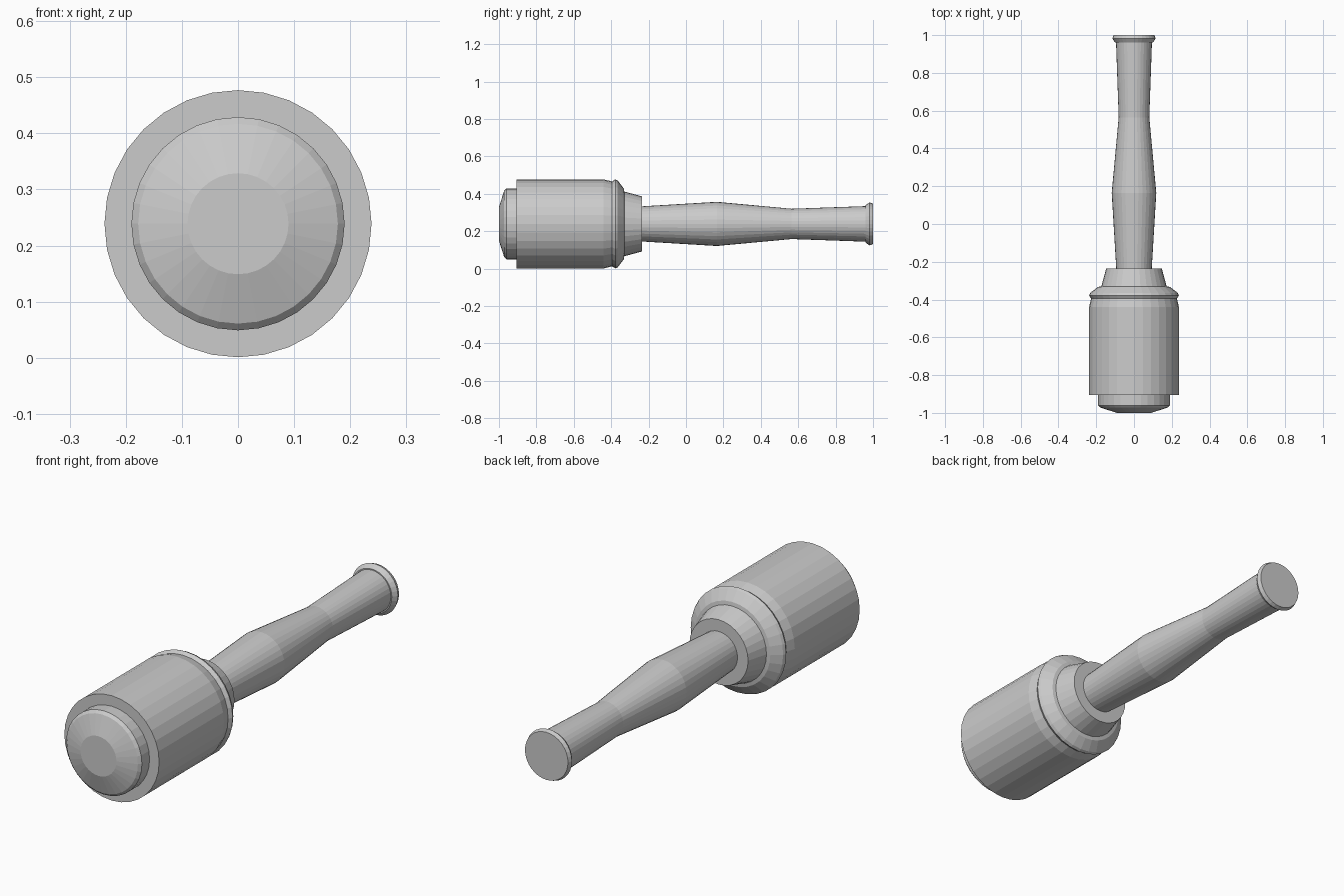
import bpy, bmesh, math

if "Cube" in bpy.data.objects:
    bpy.data.objects.remove(bpy.data.objects["Cube"])

AXIS_Z = 0.239
SIDES = 32


def lathe(name, profile):
    """Revolve (y, radius) points around the lengthwise axis and close both ends."""
    bm = bmesh.new()
    rings = []
    for y, r in profile:
        rings.append([bm.verts.new((r * math.cos(2 * math.pi * i / SIDES), y,
                                    AXIS_Z + r * math.sin(2 * math.pi * i / SIDES)))
                      for i in range(SIDES)])
    for a, b in zip(rings, rings[1:]):
        for i in range(SIDES):
            j = (i + 1) % SIDES
            bm.faces.new((a[i], a[j], b[j], b[i]))
    bm.faces.new(rings[0])
    bm.faces.new(rings[-1])
    bmesh.ops.recalc_face_normals(bm, faces=bm.faces)
    mesh = bpy.data.meshes.new(name)
    bm.to_mesh(mesh)
    bm.free()
    obj = bpy.data.objects.new(name, mesh)
    bpy.context.collection.objects.link(obj)
    return obj


# Domed front cap
lathe("front_cap", [(-1.0, 0.09), (-0.972, 0.178), (-0.96, 0.19), (-0.905, 0.19)])

# Cylindrical head with rolled rim, shoulder and tapered collar
lathe("head", [(-0.905, 0.238), (-0.44, 0.238), (-0.395, 0.227), (-0.378, 0.238),
               (-0.365, 0.232), (-0.333, 0.19), (-0.33, 0.173), (-0.235, 0.147)])

# Swelling handle
lathe("handle", [(-0.235, 0.094), (0.165, 0.118), (0.565, 0.081), (0.96, 0.095)])

# Flared end of the handle
lathe("handle_end", [(0.96, 0.1), (0.982, 0.115), (1.0, 0.108)])
